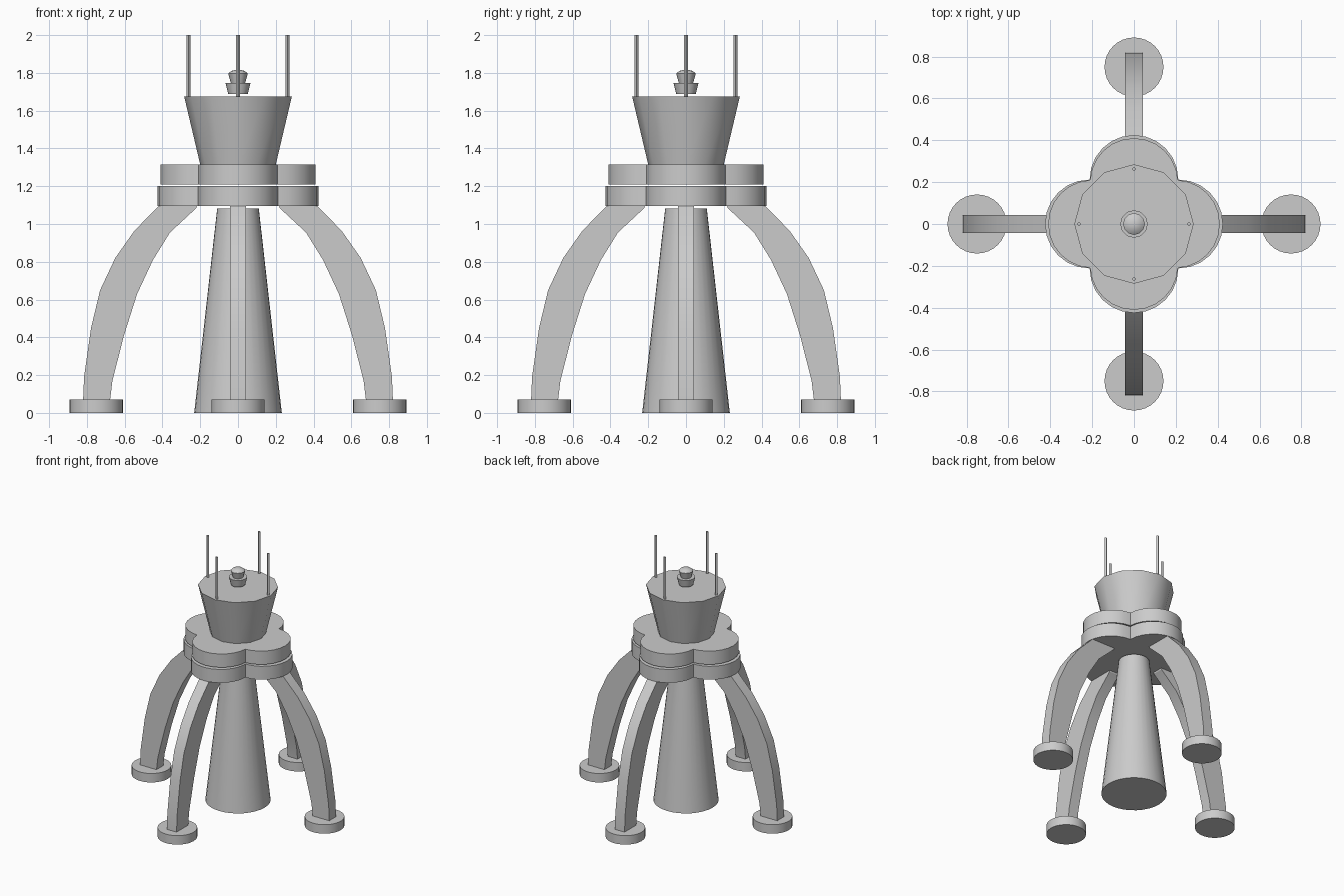
import bpy
import bmesh
import math

cube = bpy.data.objects.get("Cube")
if cube:
    bpy.data.objects.remove(cube, do_unlink=True)

# Single flat grey material
grey = bpy.data.materials.new("plain grey")
grey.use_nodes = True
COLOUR = (0.6, 0.6, 0.6, 1.0)
grey.diffuse_color = COLOUR
grey.node_tree.nodes["Principled BSDF"].inputs["Base Color"].default_value = COLOUR


def finish(name, bm, angle=30):
    """Turn a bmesh into a shaded object."""
    bmesh.ops.recalc_face_normals(bm, faces=bm.faces)
    mesh = bpy.data.meshes.new(name)
    bm.to_mesh(mesh)
    bm.free()
    mesh.materials.append(grey)
    obj = bpy.data.objects.new(name, mesh)
    bpy.context.collection.objects.link(obj)
    bpy.ops.object.select_all(action="DESELECT")
    obj.select_set(True)
    bpy.context.view_layer.objects.active = obj
    bpy.ops.object.shade_smooth_by_angle(angle=math.radians(angle))
    return obj


def lathe(name, profile, sides, x=0.0, y=0.0, angle=30):
    """Stack rings of (radius, z) and cap both ends."""
    bm = bmesh.new()
    rings = []
    for r, z in profile:
        rings.append([bm.verts.new((x + r * math.cos(2 * math.pi * i / sides),
                                    y + r * math.sin(2 * math.pi * i / sides), z))
                      for i in range(sides)])
    for a, b in zip(rings, rings[1:]):
        for i in range(sides):
            j = (i + 1) % sides
            bm.faces.new((a[i], a[j], b[j], b[i]))
    bm.faces.new(rings[0][::-1])
    bm.faces.new(rings[-1])
    return finish(name, bm, angle)


def extrude(name, points, offset):
    """Extrude a flat outline by an offset vector."""
    bm = bmesh.new()
    face = bm.faces.new([bm.verts.new(p) for p in points])
    ext = bmesh.ops.extrude_face_region(bm, geom=[face], use_keep_orig=True)
    moved = [v for v in ext["geom"] if isinstance(v, bmesh.types.BMVert)]
    bmesh.ops.translate(bm, verts=moved, vec=offset)
    return finish(name, bm)


def platform(name, centre, radius, z0, z1, steps=12):
    """Four-lobed disc whose lobes meet on the diagonals."""
    notch = (centre + math.sqrt(2 * radius ** 2 - centre ** 2)) / 2
    half = math.atan2(notch, notch - centre)
    pts = []
    for q in range(4):
        c, s = math.cos(q * math.pi / 2), math.sin(q * math.pi / 2)
        for i in range(steps):
            t = -half + 2 * half * i / steps
            x, y = centre + radius * math.cos(t), radius * math.sin(t)
            pts.append((x * c - y * s, x * s + y * c, z0))
    return extrude(name, pts, (0, 0, z1 - z0))


# Central column
lathe("central_column", [(0.232, 0), (0.11, 1.083)], 32)

# Stacked four-lobed platforms
platform("lower_platform", 0.213, 0.212, 1.095, 1.2)
platform("upper_platform", 0.2, 0.21, 1.21, 1.315)

# Flared cabin
lathe("cabin", [(0.2, 1.315), (0.285, 1.675)], 12, angle=35)

# Beacon: two flared cups with a low domed cap
lathe("beacon_base", [(0.052, 1.688), (0.066, 1.747)], 12, angle=35)
lathe("beacon_top", [(0.038, 1.747), (0.052, 1.797), (0.036, 1.81), (0.012, 1.816)], 12, angle=35)

# Curved leg outline in the x-z plane: outer edge upward, inner edge downward
OUTER = [(0.82, 0.07), (0.815, 0.19), (0.778, 0.45), (0.73, 0.65),
         (0.65, 0.82), (0.548, 0.965), (0.41, 1.105)]
INNER = [(0.215, 1.105), (0.22, 1.085), (0.36, 0.955), (0.45, 0.81),
         (0.534, 0.63), (0.603, 0.413), (0.665, 0.17), (0.677, 0.07)]
HALF_WIDTH = 0.042

# Legs, feet and antennas repeat on the four sides
for i, side in enumerate(("left", "back", "right", "front")):
    a = i * math.pi / 2
    cx, cy = math.cos(a), math.sin(a)
    leg = extrude(side + "_leg", [(x, -HALF_WIDTH, z) for x, z in OUTER + INNER],
                  (0, 2 * HALF_WIDTH, 0))
    leg.rotation_euler.z = a
    lathe(side + "_foot", [(0.141, 0), (0.141, 0.07)], 32, 0.75 * cx, 0.75 * cy)
    lathe(side + "_antenna", [(0.0105, 1.675), (0.0105, 2.0)], 4, 0.262 * cx, 0.262 * cy)
